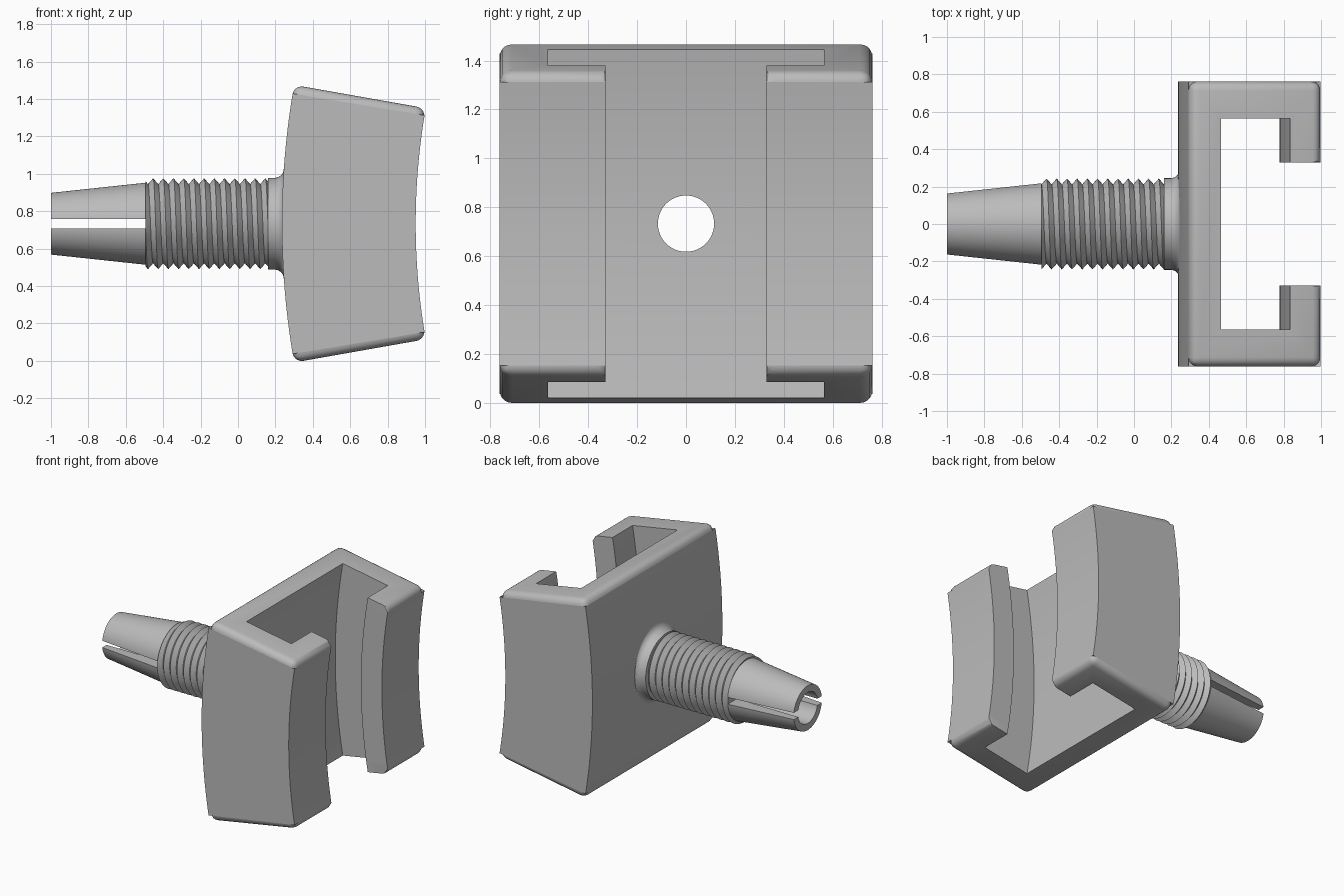
import bpy, bmesh, math
from mathutils import Vector

if "Cube" in bpy.data.objects:
    bpy.data.objects.remove(bpy.data.objects["Cube"])

AXIS_Z = 0.733            # height of the stem axis
CX = 4.507                # x of the centre of the bracket's curvature
HALF = math.radians(10)   # half the bracket's arc
BORE = 0.115
SEG = 64

grey = bpy.data.materials.new("grey plastic")
grey.diffuse_color = (0.50, 0.50, 0.50, 1)
grey.use_nodes = True
grey.node_tree.nodes["Principled BSDF"].inputs["Base Color"].default_value = grey.diffuse_color


def finish(name, bm):
    bmesh.ops.recalc_face_normals(bm, faces=bm.faces[:])
    me = bpy.data.meshes.new(name)
    bm.to_mesh(me)
    bm.free()
    ob = bpy.data.objects.new(name, me)
    bpy.context.collection.objects.link(ob)
    me.materials.append(grey)
    return ob


def cut(ob, cutter):
    cutter.hide_render = True
    bpy.context.view_layer.objects.active = ob
    mod = ob.modifiers.new("cut", 'BOOLEAN')
    mod.object = cutter
    mod.operation = 'DIFFERENCE'
    mod.solver = 'EXACT'
    bpy.ops.object.modifier_apply(modifier=mod.name)
    bpy.data.objects.remove(cutter)


def smooth(ob, angle=30):
    bpy.ops.object.select_all(action='DESELECT')
    ob.select_set(True)
    bpy.context.view_layer.objects.active = ob
    bpy.ops.object.shade_smooth_by_angle(angle=math.radians(angle))


def around(x, r, a):
    return Vector((x, r * math.cos(a), AXIS_Z + r * math.sin(a)))


def lathe(name, profile):
    """Revolve a closed (x, radius) profile around the stem axis."""
    bm = bmesh.new()
    rings = [[bm.verts.new(around(x, r, 2 * math.pi * i / SEG)) for x, r in profile]
             for i in range(SEG)]
    n = len(profile)
    for i in range(SEG):
        a, b = rings[i], rings[(i + 1) % SEG]
        for j in range(n):
            k = (j + 1) % n
            bm.faces.new((a[j], a[k], b[k], b[j]))
    return finish(name, bm)


# Curved bracket: C-shaped section (radius, y) swept along the arc
R_OUT, R_FLOOR, R_LIP, R_IN = 4.272, 4.104, 3.729, 3.557
side = [(R_OUT, 0.762), (R_IN, 0.762), (R_IN, 0.33),
        (R_LIP, 0.33), (R_LIP, 0.565), (R_FLOOR, 0.565)]
section = side + [(r, -y) for r, y in reversed(side)]
n, STEPS = len(section), 32
bm = bmesh.new()
rows = []
for s in range(STEPS + 1):
    a = HALF * (2 * s / STEPS - 1)
    rows.append([bm.verts.new((CX - r * math.cos(a), y, AXIS_Z + r * math.sin(a)))
                 for r, y in section])
for a, b in zip(rows, rows[1:]):
    for j in range(n):
        k = (j + 1) % n
        bm.faces.new((a[j], a[k], b[k], b[j]))
bm.faces.new(rows[0])
bm.faces.new(rows[-1])
# Round the outer edges and the front edges of the lips
rounded = []
for j in (0, 1, 2, n - 3, n - 2, n - 1):
    rounded += [bm.edges.get((a[j], b[j])) for a, b in zip(rows, rows[1:])]
for row in (rows[0], rows[-1]):
    for j in (0, 1, n - 3, n - 2, n - 1):
        rounded.append(bm.edges.get((row[j], row[(j + 1) % n])))
bmesh.ops.bevel(bm, geom=rounded, offset=0.05, offset_type='OFFSET',
                segments=5, profile=0.5, affect='EDGES')
bracket = finish("bracket", bm)
cut(bracket, lathe("bore_cutter", [(0.1, BORE), (0.1, 0.001), (0.6, 0.001), (0.6, BORE)]))
smooth(bracket)

# Hollow stem: tapered tip, thread core, collar and fillet into the bracket
fillet = [(0.195 + 0.05 * math.sin(t), 0.295 - 0.05 * math.cos(t))
          for t in [math.pi / 2 * i / 6 for i in range(7)]]
stem = lathe("stem", [(-1, BORE), (-1, 0.165), (-0.495, 0.219), (-0.495, 0.205),
                      (0.16, 0.205), (0.16, 0.245)] + fillet +
             [(0.25, 0.295), (0.25, BORE)])
# Slot that splits the tip into two prongs
bm = bmesh.new()
bmesh.ops.create_cube(bm, size=1)
for v in bm.verts:
    v.co = Vector((-0.8 + v.co.x * 0.61, v.co.y, AXIS_Z + v.co.z * 0.05))
cut(stem, finish("slot_cutter", bm))
smooth(stem)

# Helical screw thread
X0, X1, TURNS = -0.495, 0.16, 12
PITCH = (X1 - X0) / TURNS
ROOT, CREST = 0.212, 0.243


def thread_radius(x, a):
    f = ((x - X0) / PITCH - a / (2 * math.pi)) % 1
    return ROOT + (CREST - ROOT) * (1 - abs(2 * f - 1))


bm = bmesh.new()
cols = []
for i in range(SEG + 1):
    a = 2 * math.pi * i / SEG
    col = [bm.verts.new(around(X0, 0.2, a))]
    for k in range(-2, 2 * TURNS + 1):
        x = min(max(X0 + PITCH * (k / 2 + a / (2 * math.pi)), X0), X1)
        col.append(bm.verts.new(around(x, thread_radius(x, a), a)))
    col.append(bm.verts.new(around(X1, thread_radius(X1, a), a)))
    col.append(bm.verts.new(around(X1, 0.2, a)))
    cols.append(col)
for a, b in zip(cols, cols[1:]):
    for j in range(len(a) - 1):
        bm.faces.new((a[j], a[j + 1], b[j + 1], b[j]))
bmesh.ops.remove_doubles(bm, verts=bm.verts[:], dist=1e-5)
thread = finish("thread", bm)
smooth(thread)
